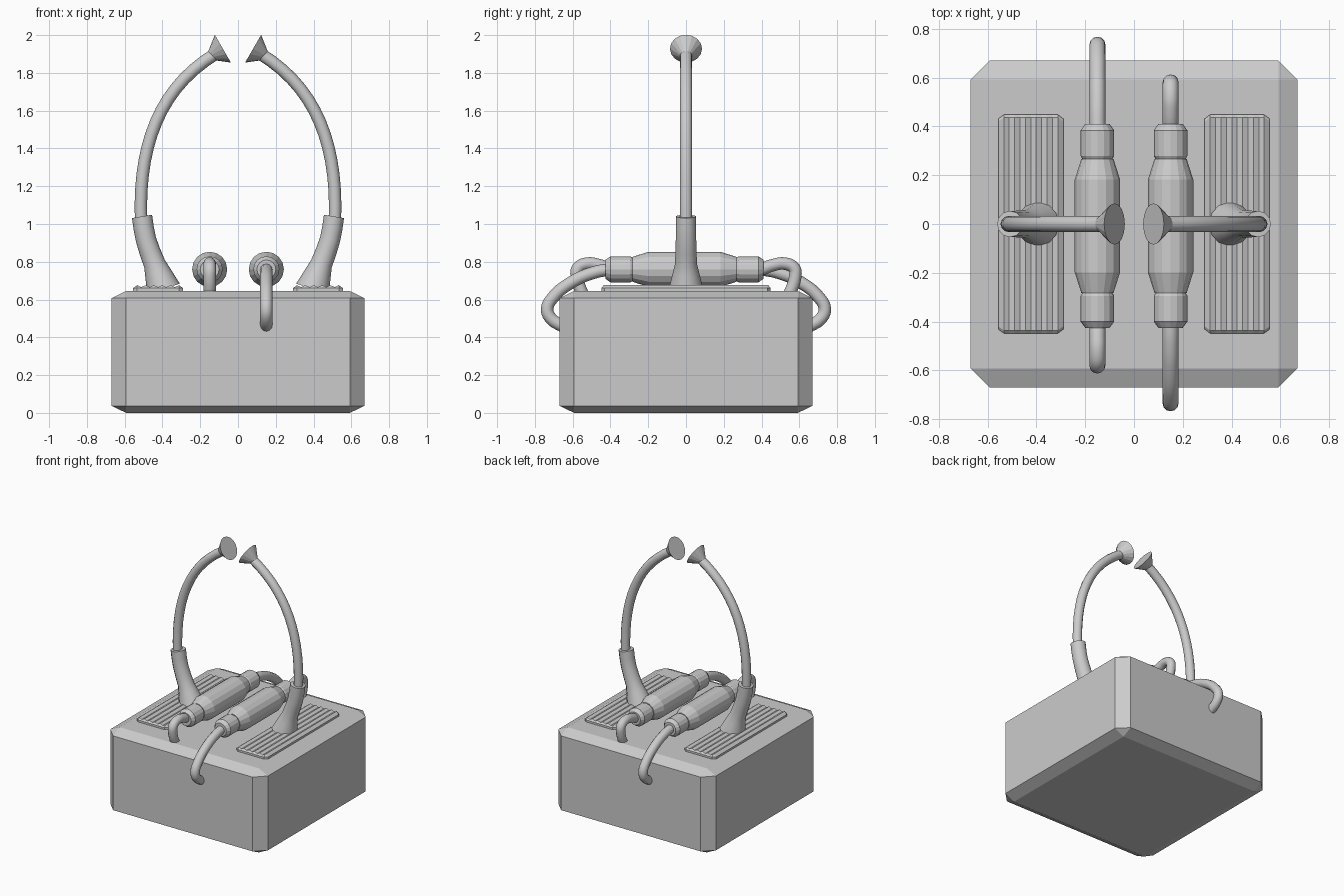
import bpy, bmesh, math
from mathutils import Vector, Matrix

if "Cube" in bpy.data.objects:
    bpy.data.objects.remove(bpy.data.objects["Cube"])


def mesh_object(name, bm):
    bmesh.ops.recalc_face_normals(bm, faces=bm.faces)
    me = bpy.data.meshes.new(name)
    bm.to_mesh(me)
    bm.free()
    ob = bpy.data.objects.new(name, me)
    bpy.context.collection.objects.link(ob)
    return ob


def tube(name, pts, radius, radii=None, sides_res=4, steps=5, ends=None):
    """Round tube along a smooth path; ends = optional (start, end) handle points."""
    cu = bpy.data.curves.new(name, 'CURVE')
    cu.dimensions = '3D'
    cu.bevel_depth = radius
    cu.bevel_resolution = sides_res
    cu.resolution_u = steps
    cu.use_fill_caps = True
    sp = cu.splines.new('BEZIER')
    sp.bezier_points.add(len(pts) - 1)
    for i, (bp, p) in enumerate(zip(sp.bezier_points, pts)):
        bp.co = p
        bp.handle_left_type = bp.handle_right_type = 'AUTO'
        bp.radius = radii[i] / radius if radii else 1
    if ends:
        for bp, h in zip((sp.bezier_points[0], sp.bezier_points[-1]), ends):
            bp.handle_left_type = bp.handle_right_type = 'FREE'
            bp.handle_left = bp.handle_right = h
    ob = bpy.data.objects.new(name, cu)
    bpy.context.collection.objects.link(ob)
    bpy.ops.object.select_all(action='DESELECT')
    ob.select_set(True)
    bpy.context.view_layer.objects.active = ob
    bpy.ops.object.convert(target='MESH')
    bpy.ops.object.shade_smooth_by_angle(angle=math.radians(35))
    return bpy.context.object


def lathe_y(name, profile, centre, sides=16):
    """Closed turned part around the y axis from (y, radius) pairs."""
    bm = bmesh.new()
    rings = []
    for y, r in profile:
        rings.append([bm.verts.new((r * math.cos(2 * math.pi * k / sides), y,
                                    r * math.sin(2 * math.pi * k / sides))) for k in range(sides)])
    for a, b in zip(rings, rings[1:]):
        for k in range(sides):
            n = (k + 1) % sides
            bm.faces.new((a[k], a[n], b[n], b[k]))
    bm.faces.new(rings[0])
    bm.faces.new(rings[-1])
    ob = mesh_object(name, bm)
    ob.location = centre
    return ob


# base block: bevelled cube squashed in z
bm = bmesh.new()
bmesh.ops.create_cube(bm, size=1.34)
bmesh.ops.bevel(bm, geom=bm.edges[:], offset=0.078, segments=1, affect='EDGES')
bmesh.ops.scale(bm, vec=(1, 1, 0.645 / 1.34), verts=bm.verts)
bmesh.ops.translate(bm, vec=(0, 0, 0.3225), verts=bm.verts)
mesh_object("base_block", bm)


# ribbed plates
def ribbed_plate(name, cx):
    bm = bmesh.new()
    n, half_w = 12, 0.133
    cols = []
    for i in range(n + 1):
        x = cx - half_w + 2 * half_w * i / n
        edge = i in (0, n)
        length = 0.432 if edge else 0.448
        z = 0.66 if edge else (0.676 if i % 2 else 0.666)
        cols.append([bm.verts.new(p) for p in (
            (x, -length, 0.635), (x, length, 0.635), (x, length, 0.66),
            (x, length - 0.012, z), (x, -length + 0.012, z), (x, -length, 0.66))])
    for a, b in zip(cols, cols[1:]):
        for k in range(6):
            m = (k + 1) % 6
            bm.faces.new((a[k], a[m], b[m], b[k]))
    bm.faces.new(cols[0])
    bm.faces.new(cols[-1])
    mesh_object(name, bm)


for s, side in ((-1, "left"), (1, "right")):
    ribbed_plate(side + "_plate", s * 0.423)

    # flared sheath at the foot of each arm
    tube(side + "_arm_sheath",
         [(s * 0.395, 0, 0.655), (s * 0.41, 0, 0.70), (s * 0.442, 0, 0.79),
          (s * 0.488, 0, 0.92), (s * 0.508, 0, 1.04)],
         0.05, [0.092, 0.08, 0.058, 0.054, 0.054], steps=2)

    # curved arm
    tube(side + "_arm", [(s * 0.513, 0, 1.02), (s * 0.115, 0, 1.903)], 0.033,
         steps=14, ends=((s * 0.528, 0, 1.41), (s * 0.42, 0, 1.72)))

    # flared disc electrode at the arm tip
    bm = bmesh.new()
    bmesh.ops.create_cone(bm, cap_ends=True, segments=16, radius1=0.026,
                          radius2=0.085, depth=0.075)
    d = Vector((-s * 0.866, 0, 0.5))
    rot = d.to_track_quat('Z', 'Y').to_matrix().to_4x4()
    pos = Vector((s * 0.08, 0, 1.928)) - d * 0.0375
    bm.transform(Matrix.Translation(pos) @ rot)
    mesh_object(side + "_electrode", bm)

    # capsule with end caps
    x, y0, z = s * 0.15, -0.008, 0.76
    lathe_y(side + "_capsule",
            [(-0.275, 0.066), (-0.19, 0.093), (0.19, 0.093), (0.275, 0.066)], (x, y0, z))
    for e, end in ((-1, "front"), (1, "back")):
        lathe_y(f"{side}_{end}_cap",
                [(e * 0.268, 0.058), (e * 0.287, 0.069), (e * 0.392, 0.069), (e * 0.418, 0.05)],
                (x, y0, z))

        # cables: the long one hooks over the edge, the short one drops to the top
        if e == -s:
            name = "long_cable"
            path = [(0.40, 0.76), (0.48, 0.745), (0.60, 0.695), (0.705, 0.61),
                    (0.735, 0.55), (0.715, 0.50), (0.645, 0.455)]
        else:
            name = "short_cable"
            path = [(0.40, 0.76), (0.46, 0.782), (0.525, 0.79), (0.573, 0.765),
                    (0.578, 0.72), (0.545, 0.62)]
        tube(f"{side}_{name}", [(x, e * py, pz) for py, pz in path], 0.033)
